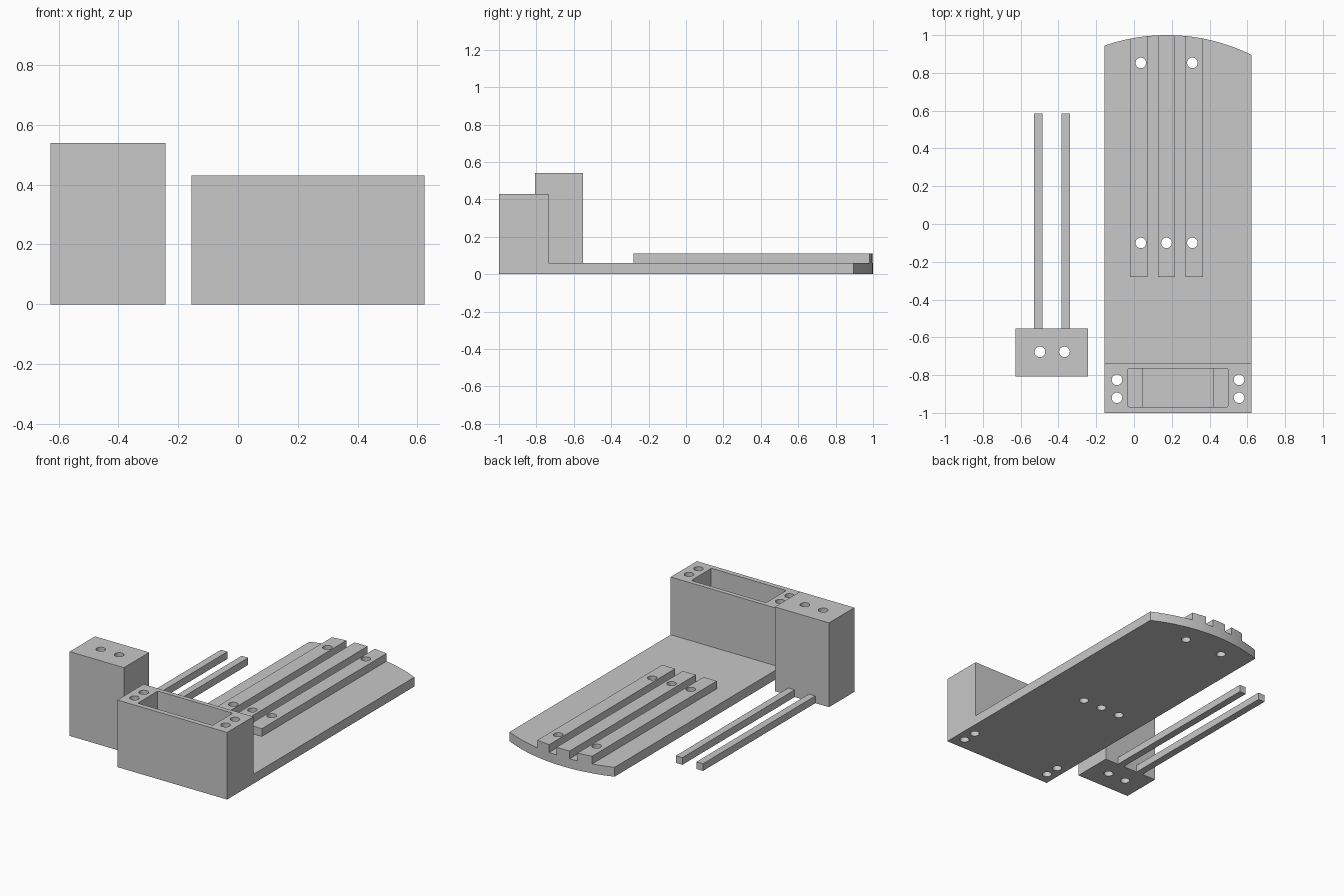
import bpy, bmesh, math

if "Cube" in bpy.data.objects:
    bpy.data.objects.remove(bpy.data.objects["Cube"], do_unlink=True)

grey = bpy.data.materials.new("plain grey")
grey.use_nodes = True
grey.diffuse_color = (0.58, 0.58, 0.58, 1)
grey.node_tree.nodes["Principled BSDF"].inputs["Base Color"].default_value = (0.58, 0.58, 0.58, 1)


def prism(name, outline, z0, z1, corner=0):
    """Extrude a counter-clockwise outline; optionally round its upright edges."""
    bm = bmesh.new()
    face = bm.faces.new([bm.verts.new((x, y, z0)) for x, y in outline])
    top = bmesh.ops.extrude_face_region(bm, geom=[face])["geom"]
    for v in top:
        if isinstance(v, bmesh.types.BMVert):
            v.co.z = z1
    if corner:
        upright = [e for e in bm.edges if abs(e.verts[0].co.z - e.verts[1].co.z) > 0.001]
        bmesh.ops.bevel(bm, geom=upright, offset=corner, segments=3, profile=0.5, affect='EDGES')
    bmesh.ops.recalc_face_normals(bm, faces=bm.faces)
    mesh = bpy.data.meshes.new(name)
    bm.to_mesh(mesh)
    bm.free()
    mesh.materials.append(grey)
    ob = bpy.data.objects.new(name, mesh)
    bpy.context.collection.objects.link(ob)
    return ob


def box(name, x0, x1, y0, y1, z0, z1, corner=0):
    return prism(name, [(x0, y0), (x1, y0), (x1, y1), (x0, y1)], z0, z1, corner)


def hole(x, y, r=0.028, sides=32):
    ring = [(x + r * math.cos(math.tau * i / sides), y + r * math.sin(math.tau * i / sides))
            for i in range(sides)]
    return prism("hole_cutter", ring, -0.1, 0.7)


def carve(ob, cutters):
    """Subtract the cutters from the part, then discard them."""
    for c in cutters:
        c.hide_render = True
        mod = ob.modifiers.new("cut", 'BOOLEAN')
        mod.operation, mod.solver, mod.object = 'DIFFERENCE', 'EXACT', c
    bpy.context.view_layer.update()
    ev = ob.evaluated_get(bpy.context.evaluated_depsgraph_get())
    mesh = bpy.data.meshes.new_from_object(ev)
    ob.modifiers.clear()
    ob.data = mesh
    for c in cutters:
        bpy.data.objects.remove(c, do_unlink=True)
    bpy.ops.object.select_all(action='DESELECT')
    ob.select_set(True)
    bpy.context.view_layer.objects.active = ob
    bpy.ops.object.shade_smooth_by_angle(angle=math.radians(30))


# Main tray: block outline with a bowed far end
left, right, front, block_back = -0.155, 0.623, -1.0, -0.735
bow_x, bow_r = 0.174, 1.01
steps = 32
outline = [(left, front), (right, front)]
for i in range(steps + 1):
    x = right + (left - right) * i / steps
    outline.append((x, 1 - bow_r + math.sqrt(bow_r ** 2 - (x - bow_x) ** 2)))
tray = prism("tray_with_block", outline, 0, 0.43)

# Clear the space above the plate, leaving three rails
plate_top, rail_top, rail_start = 0.06, 0.11, -0.28
cutters = [box("upper_cutter", -0.3, 0.8, block_back, 1.2, rail_top, 0.6),
           box("plate_cutter", -0.3, 0.8, block_back, rail_start, plate_top, 0.65)]
rails = [(-0.022, 0.072), (0.126, 0.218), (0.273, 0.365)]
gap_edges = [-0.3] + [x for rail in rails for x in rail] + [0.8]
for x0, x1 in zip(gap_edges[::2], gap_edges[1::2]):
    cutters.append(box("gap_cutter", x0, x1, rail_start - 0.05, 1.25, plate_top, 0.7))

# Stepped pocket in the block
cutters.append(box("ledge_cutter", -0.033, 0.498, -0.968, -0.764, 0.30, 0.6, corner=0.008))
cutters.append(box("pocket_cutter", 0.047, 0.418, -0.968, -0.764, plate_top, 0.55))

# Through holes in the block and rails
cutters += [hole(x, y) for x in (-0.09, 0.556) for y in (-0.92, -0.825)]
cutters += [hole(x, -0.10) for x in (0.036, 0.172, 0.309)]
cutters += [hole(x, 0.853) for x in (0.036, 0.309)]
carve(tray, cutters)

# Separate slider block with two rods
slider = box("slider_block", -0.627, -0.243, -0.808, -0.552, 0, 0.54)
carve(slider, [hole(x, -0.677) for x in (-0.498, -0.368)])
for name, x in (("right_rod", -0.507), ("left_rod", -0.361)):
    box(name, x - 0.023, x + 0.023, -0.552, 0.585, 0, 0.046)
